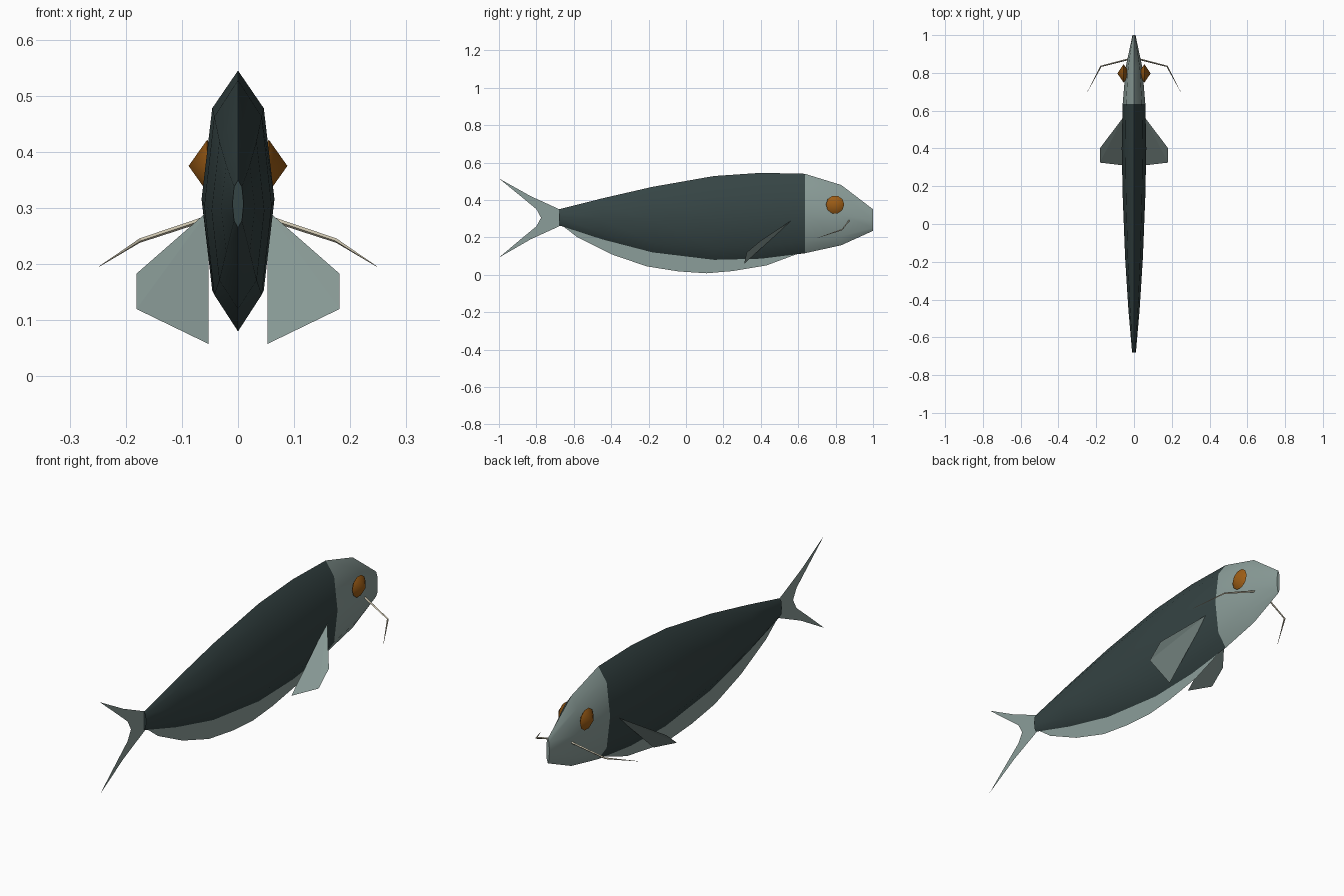
import bpy, bmesh, math
from mathutils import Vector

if "Cube" in bpy.data.objects:
    bpy.data.objects.remove(bpy.data.objects["Cube"])


def material(name, rgb):
    m = bpy.data.materials.new(name)
    m.diffuse_color = (*rgb, 1)
    m.use_nodes = True
    m.node_tree.nodes["Principled BSDF"].inputs["Base Color"].default_value = m.diffuse_color
    return m


DARK = material("dark slate", (0.036, 0.058, 0.058))
PALE = material("pale grey green", (0.26, 0.34, 0.32))
AMBER = material("amber", (0.34, 0.11, 0.008))
CREAM = material("cream", (0.60, 0.55, 0.42))


def finish(name, bm, mat, smooth=None):
    bmesh.ops.recalc_face_normals(bm, faces=bm.faces[:])
    mesh = bpy.data.meshes.new(name)
    bm.to_mesh(mesh)
    bm.free()
    mesh.materials.append(mat)
    ob = bpy.data.objects.new(name, mesh)
    bpy.context.collection.objects.link(ob)
    if smooth:
        bpy.ops.object.select_all(action='DESELECT')
        ob.select_set(True)
        bpy.context.view_layer.objects.active = ob
        bpy.ops.object.shade_smooth_by_angle(angle=math.radians(smooth))
    return ob


def loft(name, rings, mat, smooth):
    """Skin a list of closed rings and cap both ends."""
    bm = bmesh.new()
    loops = [[bm.verts.new(p) for p in ring] for ring in rings]
    n = len(loops[0])
    for a, b in zip(loops, loops[1:]):
        for i in range(n):
            j = (i + 1) % n
            bm.faces.new((a[i], a[j], b[j], b[i]))
    bm.faces.new(loops[0])
    bm.faces.new(loops[-1])
    return finish(name, bm, mat, smooth)


def section(y, low, high, width):
    """Eight-sided oval body section."""
    mid, half = (low + high) / 2, (high - low) / 2
    return [(width * math.sin(i * math.pi / 4), y, mid + half * math.cos(i * math.pi / 4))
            for i in range(8)]


def plate(name, faces, mat):
    bm = bmesh.new()
    for face in faces:
        bm.faces.new([bm.verts.new(p) for p in face])
    bmesh.ops.remove_doubles(bm, verts=bm.verts[:], dist=1e-5)
    return finish(name, bm, mat)


# Body and head: y, bottom, top, half width
neck = (0.635, 0.115, 0.540, 0.060)
body = [(-0.68, 0.265, 0.350, 0.010), (-0.45, 0.190, 0.408, 0.030),
        (-0.18, 0.120, 0.470, 0.047), (0.15, 0.080, 0.528, 0.060),
        (0.40, 0.086, 0.545, 0.065), neck]
head = [neck, (0.83, 0.158, 0.480, 0.044), (1.00, 0.235, 0.350, 0.008)]
loft("body", [section(*s) for s in body], DARK, 60)
loft("head", [section(*s) for s in head], PALE, 60)

# Forked tail fin, mirrored about the tail's middle height
mid = 0.305
for side, tip, name in ((1, 0.21, "upper_tail_fin"), (-1, 0.213, "lower_tail_fin")):
    outline = [(-0.67, 0), (-0.67, 0.042), (-0.83, 0.115), (-1.0, tip),
               (-0.88, 0.112), (-0.80, 0.046), (-0.775, 0)]
    plate(name, [[(0, y, mid + side * z) for y, z in outline]], PALE)

# Long belly fin, as strips from inside the body to the outer edge
edge = [(-0.66, 0.262), (-0.58, 0.200), (-0.40, 0.110), (-0.21, 0.045), (-0.04, 0.018),
        (0.11, 0.008), (0.25, 0.020), (0.43, 0.050), (0.60, 0.113)]
root = [(-0.66, 0.27), (-0.58, 0.25), (-0.40, 0.20), (-0.21, 0.15), (-0.04, 0.12),
        (0.11, 0.105), (0.25, 0.10), (0.43, 0.11), (0.60, 0.13)]
plate("belly_fin", [[(0, *root[i]), (0, *edge[i]), (0, *edge[i + 1]), (0, *root[i + 1])]
                    for i in range(len(edge) - 1)], PALE)

for side, label in ((-1, "left"), (1, "right")):
    # Side fin, folded along its diagonal
    a, b, c, d = [(side * x, y, z) for x, y, z in
                  ((0.053, 0.57, 0.295), (0.181, 0.40, 0.183),
                   (0.181, 0.325, 0.120), (0.053, 0.31, 0.058))]
    plate(label + "_side_fin", [(a, b, c), (a, c, d)], PALE)

    # Faceted lens-shaped eye
    bm = bmesh.new()
    rim = [bm.verts.new((side * 0.055, 0.797 + 0.049 * math.cos(t), 0.375 + 0.049 * math.sin(t)))
           for t in (i * math.pi / 5 for i in range(10))]
    for x in (0.088, 0.022):
        tip = bm.verts.new((side * x, 0.797, 0.375))
        for i in range(10):
            bm.faces.new((rim[i], rim[(i + 1) % 10], tip))
    finish(label + "_eye", bm, AMBER, 60)

    # Thin bent whisker, tapering to its tip
    path = [(0.03, 0.872, 0.290), (0.175, 0.835, 0.242), (0.247, 0.70, 0.196)]
    rings = []
    for (x, y, z), r in zip(path, (0.005, 0.004, 0.0006)):
        across = Vector((side * 0.5, 0.87, 0)) if r > 0.0045 else Vector((side * 0.7, 0.7, 0))
        across.normalize()
        up = Vector((0, 0, 1))
        centre = Vector((side * x, y, z))
        rings.append([centre + r * (across * math.cos(t) + up * math.sin(t))
                      for t in (i * math.pi / 2 for i in range(4))])
    loft(label + "_whisker", rings, CREAM, 30)
